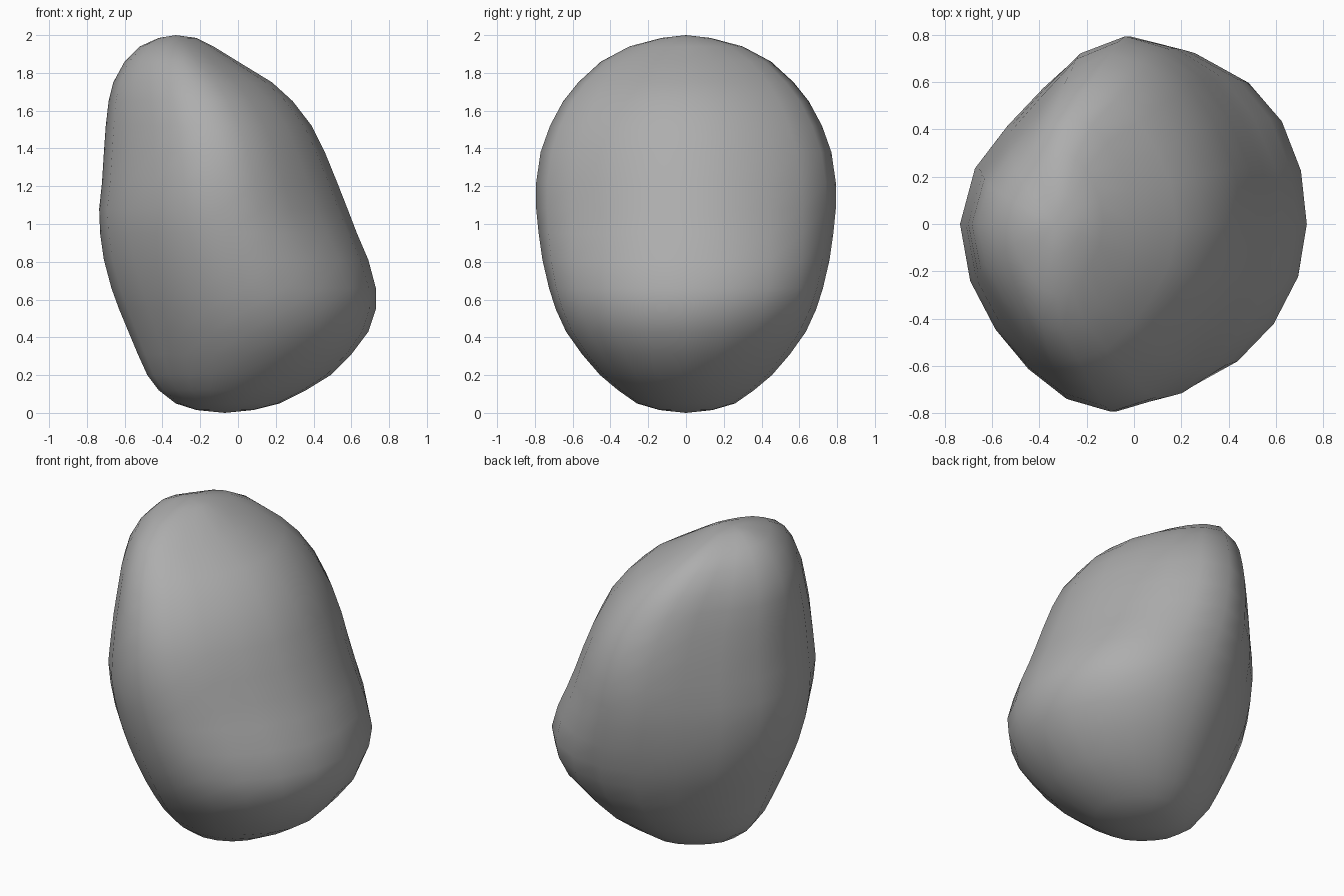
import bpy, bmesh, math

if "Cube" in bpy.data.objects:
    bpy.data.objects.remove(bpy.data.objects["Cube"])

# Horizontal slices: height, left x, right x, half depth in y
SLICES = [
    (0.015, -0.22, 0.08, 0.14), (0.05, -0.33, 0.22, 0.26),
    (0.12, -0.42, 0.36, 0.36), (0.20, -0.48, 0.49, 0.455),
    (0.31, -0.53, 0.60, 0.55), (0.43, -0.58, 0.69, 0.635),
    (0.55, -0.63, 0.73, 0.69), (0.66, -0.67, 0.73, 0.725),
    (0.81, -0.71, 0.69, 0.76), (0.95, -0.73, 0.63, 0.78),
    (1.08, -0.735, 0.58, 0.793), (1.22, -0.72, 0.525, 0.793),
    (1.38, -0.71, 0.46, 0.77), (1.52, -0.70, 0.39, 0.72),
    (1.65, -0.685, 0.29, 0.65), (1.75, -0.66, 0.18, 0.57),
    (1.86, -0.60, 0.00, 0.45), (1.94, -0.52, -0.13, 0.30),
    (1.985, -0.42, -0.22, 0.13),
]
SEGMENTS = 20
# Bulge of each quarter of the outline (+x+y, -x+y, -x-y, +x-y) by height
BULGE = [
    (0.25, (-0.04, -0.05, -0.06, 0.00)),
    (0.65, (0.02, -0.05, -0.05, -0.01)),
    (1.10, (-0.05, -0.12, -0.05, -0.08)),
    (1.50, (-0.07, -0.15, -0.09, -0.08)),
]
BACK_SHIFT = 0.06


def bulge(z, k):
    """Bulge of quarter k at height z, blended between the listed levels."""
    z = min(BULGE[-1][0], max(BULGE[0][0], z))
    for (z0, a), (z1, b) in zip(BULGE, BULGE[1:]):
        if z <= z1:
            return a[k] + (b[k] - a[k]) * (z - z0) / (z1 - z0)


def ring(bm, z, left, right, depth):
    centre, half = (left + right) / 2, (right - left) / 2
    verts = []
    for i in range(SEGMENTS):
        t = 2 * math.pi * i / SEGMENTS
        f = 1 + bulge(z, 4 * i // SEGMENTS) * math.sin(2 * t) ** 2
        # the back ridge sits further to the right than the front one
        shift = BACK_SHIFT * (depth / 0.79) * max(0, math.sin(t)) ** 2
        verts.append(bm.verts.new((centre + shift + half * f * math.cos(t),
                                   depth * f * math.sin(t), z)))
    return verts


# Lumpy boulder lofted through the slices, closed by a pole at each end
bm = bmesh.new()
rings = [ring(bm, *s) for s in SLICES]
bottom = bm.verts.new((-0.07, 0, 0))
top = bm.verts.new((-0.33, 0, 2))
for i in range(SEGMENTS):
    j = (i + 1) % SEGMENTS
    for a, b in zip(rings, rings[1:]):
        bm.faces.new((a[i], a[j], b[j], b[i]))
    bm.faces.new((bottom, rings[0][j], rings[0][i]))
    bm.faces.new((top, rings[-1][i], rings[-1][j]))
bmesh.ops.recalc_face_normals(bm, faces=bm.faces)
for face in bm.faces:
    face.smooth = True

mesh = bpy.data.meshes.new("boulder")
bm.to_mesh(mesh)
bm.free()
boulder = bpy.data.objects.new("boulder", mesh)
bpy.context.collection.objects.link(boulder)

# Dark grey stone
stone = bpy.data.materials.new("stone")
stone.diffuse_color = (0.42, 0.42, 0.42, 1)
stone.use_nodes = True
stone.node_tree.nodes["Principled BSDF"].inputs["Base Color"].default_value = stone.diffuse_color
mesh.materials.append(stone)
